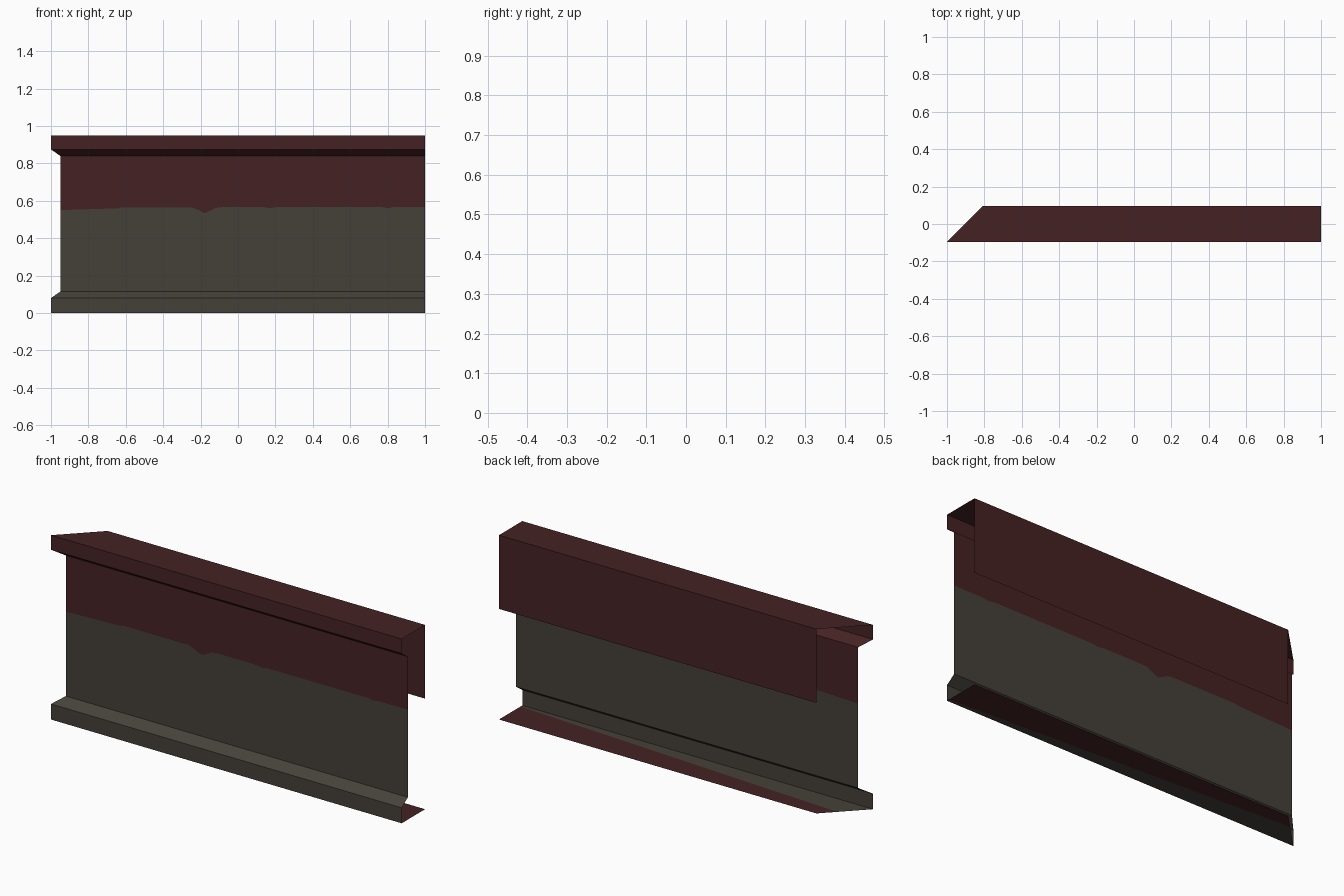
import bpy
import bmesh

if "Cube" in bpy.data.objects:
    bpy.data.objects.remove(bpy.data.objects["Cube"])

D = 0.095   # half depth
W = -0.045  # wall plane
H = 0.95    # total height


def material(name, rgb):
    m = bpy.data.materials.new(name)
    m.diffuse_color = (*rgb, 1.0)
    m.use_nodes = True
    m.node_tree.nodes["Principled BSDF"].inputs["Base Color"].default_value = m.diffuse_color
    return m


RED = material("dark red paint", (0.060, 0.0160, 0.0170))
GREY = material("grey stone", (0.060, 0.053, 0.042))


def left_end(y):
    """x of the mitred left end at depth y."""
    return -1 + (y + D)


def strip(name, lower, upper, mat):
    """Sheet of quads between two point rows that both run towards +x."""
    bm = bmesh.new()
    a = [bm.verts.new(p) for p in lower]
    b = [bm.verts.new(p) for p in upper]
    for i in range(len(a) - 1):
        bm.faces.new((a[i], a[i + 1], b[i + 1], b[i]))
    mesh = bpy.data.meshes.new(name)
    bm.to_mesh(mesh)
    bm.free()
    mesh.materials.append(mat)
    ob = bpy.data.objects.new(name, mesh)
    bpy.context.collection.objects.link(ob)
    return ob


def row(y, z):
    return [(left_end(y), y, z), (1, y, z)]


# Plain sheets, each swept along x between two profile points (y, z)
sheets = [
    ("base_board", (-D, 0), (-D, 0.08), GREY),
    ("base_bevel", (-D, 0.08), (W, 0.115), GREY),
    ("cornice_bevel", (W, 0.84), (-D, 0.875), RED),
    ("cornice_board", (-D, 0.875), (-D, H), RED),
    ("top_cap", (-D, H), (D, H), RED),
    ("back_panel", (D, H), (D, 0.57), RED),
]
for name, p, q, mat in sheets:
    strip(name, row(*p), row(*q), mat)

# Wall, split along the uneven lower edge of the paint
edge = [(-0.95, 0.55), (-0.8, 0.555), (-0.64, 0.56), (-0.62, 0.565),
        (-0.25, 0.565), (-0.21, 0.55), (-0.18, 0.534), (-0.15, 0.545),
        (-0.12, 0.562), (-0.08, 0.566), (0.14, 0.566), (0.17, 0.56),
        (0.2, 0.566), (0.77, 0.566), (0.8, 0.56), (0.83, 0.566), (1, 0.566)]
paint = [(x, W, z) for x, z in edge]
strip("lower_wall", [(x, W, 0.115) for x, z in edge], paint, GREY)
strip("upper_wall", paint, [(x, W, 0.84) for x, z in edge], RED)

# Underside, split along a slanting line: red at the back, grey at the front
y_left = 0.025
split = [(left_end(y_left), y_left, 0), (1, -0.08, 0)]
strip("underside_back", row(D, 0), split, RED)
strip("underside_front", split, row(-D, 0), GREY)
